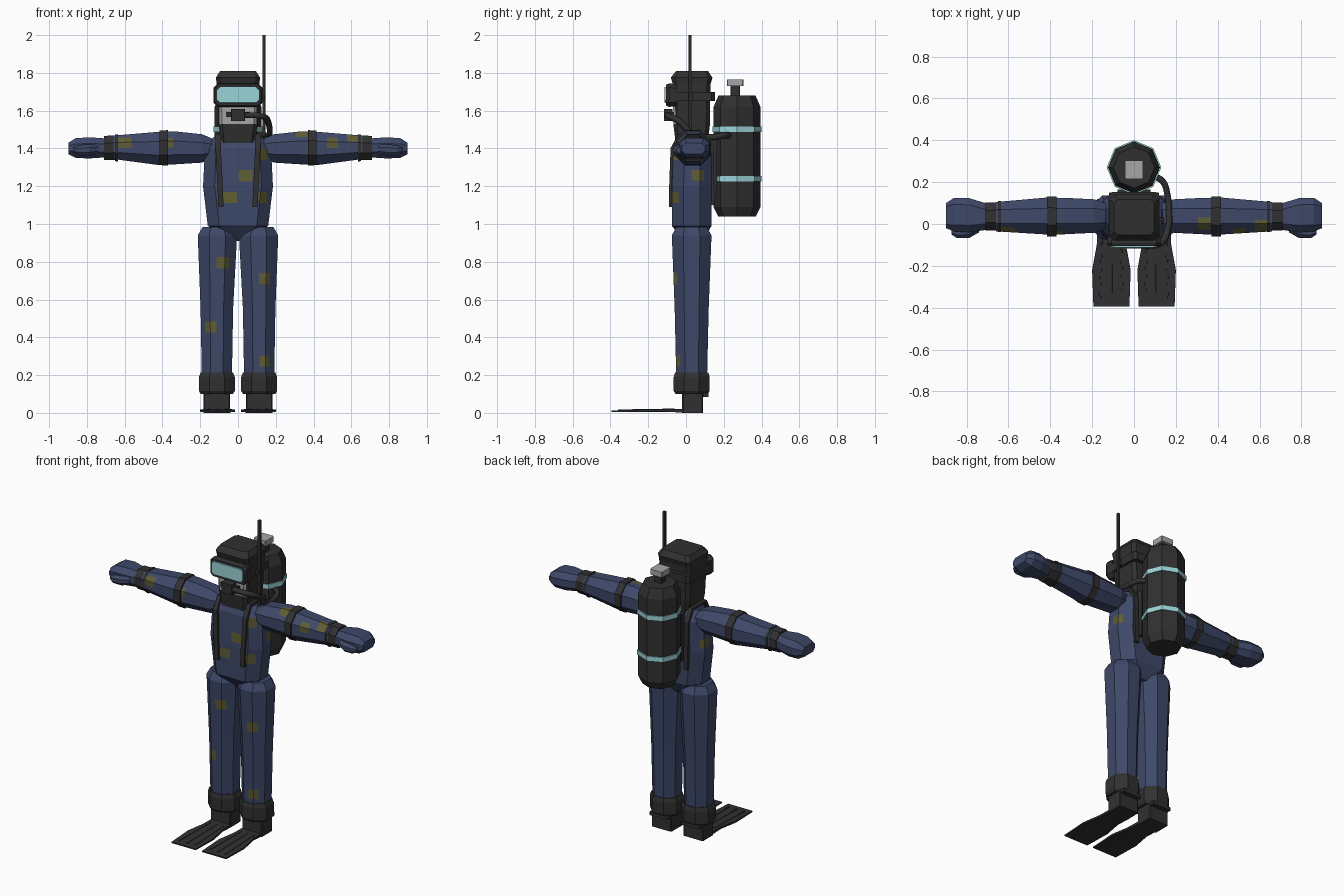
import bpy, bmesh
from mathutils import Vector

if "Cube" in bpy.data.objects:
    bpy.data.objects.remove(bpy.data.objects["Cube"], do_unlink=True)


def material(name, r, g, b):
    m = bpy.data.materials.new(name)
    m.use_nodes = True
    m.diffuse_color = (r, g, b, 1)
    m.node_tree.nodes["Principled BSDF"].inputs["Base Color"].default_value = (r, g, b, 1)
    return m


NAVY = material("navy suit", 0.048, 0.065, 0.14)
DARK = material("black rubber", 0.03, 0.03, 0.03)
TEAL = material("pale teal", 0.33, 0.66, 0.69)
GREY = material("light grey", 0.38, 0.38, 0.38)
OLIVE = material("olive yellow", 0.115, 0.11, 0.034)


def finish(name, bm, mats):
    bmesh.ops.recalc_face_normals(bm, faces=bm.faces)
    me = bpy.data.meshes.new(name)
    bm.to_mesh(me)
    bm.free()
    for m in mats:
        me.materials.append(m)
    ob = bpy.data.objects.new(name, me)
    bpy.context.collection.objects.link(ob)
    return ob


# Eight-sided loft: each station is (t, u, v, half width, half depth)
def loft(name, axis, stations, mats, k=0.586, boxes=()):
    bm = bmesh.new()
    rings = []
    for t, u, v, a, b in stations:
        c = k * min(a, b)
        outline = [(a, b - c), (a - c, b), (c - a, b), (-a, b - c),
                   (-a, c - b), (c - a, -b), (a - c, -b), (a, c - b)]
        ring = []
        for du, dv in outline:
            p, q = u + du, v + dv
            ring.append(bm.verts.new({"X": (t, p, q), "Y": (p, t, q), "Z": (p, q, t)}[axis]))
        rings.append(ring)
    for r0, r1 in zip(rings, rings[1:]):
        for i in range(8):
            j = (i + 1) % 8
            bm.faces.new((r0[i], r0[j], r1[j], r1[i]))
    bm.faces.new(rings[0])
    bm.faces.new(rings[-1])
    for box in boxes:
        cut_patch(bm, *box)
    return finish(name, bm, mats)


# Cut the faces inside a box and give them the second material
def cut_patch(bm, lo, hi):
    def touching():
        out = []
        for f in bm.faces:
            if all(min(v.co[i] for v in f.verts) < hi[i] and
                   max(v.co[i] for v in f.verts) > lo[i] for i in range(3)):
                out.append(f)
        return out
    for i in range(3):
        for value in (lo[i], hi[i]):
            normal = Vector((0, 0, 0))
            normal[i] = 1
            faces = touching()
            geom = faces + list({e for f in faces for e in f.edges}) + list({v for f in faces for v in f.verts})
            bmesh.ops.bisect_plane(bm, geom=geom, plane_co=normal * value, plane_no=normal)
    for f in bm.faces:
        c = f.calc_center_median()
        if all(lo[i] < c[i] < hi[i] for i in range(3)):
            f.material_index = 1


def front(x, z, w, h, back=-0.03):
    return ((x - w / 2, -1, z - h / 2), (x + w / 2, back, z + h / 2))


def box(name, x, y, z, w, d, h, mat):
    return loft(name, "Z", [(z - h / 2, x, y, w / 2, d / 2), (z + h / 2, x, y, w / 2, d / 2)], [mat], 0.1)


def hose(name, points, radius, mat):
    cu = bpy.data.curves.new(name, "CURVE")
    cu.dimensions = "3D"
    cu.bevel_depth = radius
    cu.bevel_resolution = 1
    cu.resolution_u = 3
    cu.use_fill_caps = True
    sp = cu.splines.new("BEZIER")
    sp.bezier_points.add(len(points) - 1)
    for bp, p in zip(sp.bezier_points, points):
        bp.co = p
        bp.handle_left_type = bp.handle_right_type = "AUTO"
    cu.materials.append(mat)
    ob = bpy.data.objects.new(name, cu)
    bpy.context.collection.objects.link(ob)


def strap(name, path, width, mat):
    bm = bmesh.new()
    rows = [[bm.verts.new((x + d, y, z)) for d in (-width / 2, width / 2)] for x, y, z in path]
    for (a, b), (c, d) in zip(rows, rows[1:]):
        bm.faces.new((a, b, d, c))
    ob = finish(name, bm, [mat])
    mod = ob.modifiers.new("thickness", "SOLIDIFY")
    mod.thickness = 0.018
    mod.offset = 0


# Torso with cloth patches
loft("torso", "Z", [(0.91, 0, 0.04, 0.04, 0.05), (0.99, 0, 0.03, 0.16, 0.105), (1.2, 0, 0.03, 0.185, 0.105),
                    (1.4, 0, 0.035, 0.175, 0.1), (1.46, 0, 0.035, 0.13, 0.075)], [NAVY, OLIVE],
     boxes=[front(0.04, 1.255, 0.075, 0.06), front(0.14, 1.37, 0.05, 0.06),
            front(-0.045, 1.14, 0.08, 0.06), front(0.13, 1.14, 0.045, 0.06),
            ((0.1, 0.03, 1.23), (1, 0.095, 1.285)), ((-1, 0.03, 1.23), (-0.1, 0.095, 1.285))])

leg_patches = {-1: [front(-0.08, 0.795, 0.065, 0.06), front(-0.145, 0.455, 0.06, 0.06)],
               1: [front(0.14, 0.71, 0.06, 0.06), front(0.14, 0.275, 0.055, 0.06)]}
arm_patches = {-1: [front(-0.6, 1.43, 0.07, 0.055, 0.02), front(-0.36, 1.43, 0.03, 0.05, 0.02)],
               1: [front(0.5, 1.43, 0.06, 0.055, 0.02), front(0.335, 1.48, 0.06, 0.04, 0.03),
                   front(0.61, 1.46, 0.065, 0.05, 0.02)]}

for s, side in ((-1, "right"), (1, "left")):
    # Leg, boot and fin
    x = s * 0.112
    loft(side + "_leg", "Z", [(0.2, x, 0.03, 0.08, 0.082), (0.55, x, 0.03, 0.086, 0.09),
                              (0.94, s * 0.109, 0.03, 0.104, 0.105), (0.985, s * 0.112, 0.03, 0.075, 0.08)],
         [NAVY, OLIVE], boxes=leg_patches[s])
    loft(side + "_boot_cuff", "Z", [(0.1, x, 0.03, 0.085, 0.085), (0.115, x, 0.03, 0.095, 0.095),
                                    (0.19, x, 0.03, 0.095, 0.095), (0.215, x, 0.03, 0.085, 0.088)], [DARK])
    box(side + "_boot", x, 0.035, 0.055, 0.14, 0.11, 0.11, DARK)
    box(side + "_heel_strap", x, 0.105, 0.095, 0.13, 0.03, 0.02, DARK)
    loft(side + "_fin", "Y", [(0.0, s * 0.108, 0.01, 0.068, 0.01), (-0.1, s * 0.108, 0.013, 0.07, 0.007),
                              (-0.22, s * 0.108, 0.012, 0.092, 0.006), (-0.395, s * 0.108, 0.009, 0.086, 0.004)],
         [DARK], 0.1)
    for i in (-1, 0, 1):
        cx = s * 0.108
        loft(side + "_fin_rib", "Y", [(-0.06, cx + i * 0.045, 0.015, 0.005, 0.008),
                                      (-0.36, cx + i * 0.055, 0.012, 0.004, 0.006)], [DARK], 0.1)
    # Arm, bands, glove and thumb
    loft(side + "_arm", "X", [(s * 0.13, 0.038, 1.4, 0.06, 0.05), (s * 0.19, 0.038, 1.4, 0.08, 0.075),
                              (s * 0.33, 0.038, 1.403, 0.087, 0.087), (s * 0.42, 0.038, 1.4, 0.088, 0.088),
                              (s * 0.66, 0.035, 1.406, 0.07, 0.062)], [NAVY, OLIVE], boxes=arm_patches[s])
    for name, x0, x1, r in (("elbow_band", 0.37, 0.415, 0.096), ("wrist_band", 0.635, 0.65, 0.074),
                            ("glove_cuff", 0.64, 0.71, 0.067)):
        loft(side + "_" + name, "X", [(s * x0, 0.036, 1.403, r, r * 0.98), (s * x1, 0.036, 1.403, r, r * 0.95)], [DARK])
    loft(side + "_glove", "X", [(s * 0.7, 0.035, 1.403, 0.062, 0.05), (s * 0.79, 0.042, 1.403, 0.082, 0.056),
                                (s * 0.86, 0.045, 1.402, 0.08, 0.052), (s * 0.898, 0.04, 1.4, 0.06, 0.03)], [NAVY])
    loft(side + "_thumb", "X", [(s * 0.74, -0.01, 1.395, 0.03, 0.025), (s * 0.79, -0.036, 1.392, 0.032, 0.03),
                                (s * 0.845, -0.042, 1.39, 0.026, 0.026), (s * 0.872, -0.036, 1.39, 0.014, 0.014)], [NAVY])
    # Harness strap over the shoulder
    strap(side + "_harness", [(s * 0.09, -0.08, 1.09), (s * 0.095, -0.08, 1.2), (s * 0.105, -0.073, 1.4),
                              (s * 0.105, -0.035, 1.47), (s * 0.105, 0.1, 1.47), (s * 0.105, 0.138, 1.4),
                              (s * 0.1, 0.142, 1.1)], 0.028, DARK)

# Hood with exposed face
loft("hood", "Z", [(1.43, 0, 0.03, 0.09, 0.085), (1.52, 0, 0.03, 0.102, 0.096), (1.74, 0, 0.03, 0.113, 0.1),
                   (1.775, 0, 0.03, 0.117, 0.11), (1.81, 0, 0.032, 0.095, 0.085)], [DARK, GREY], 0.2,
     boxes=[((-0.097, -1, 1.53), (0.097, -0.045, 1.63))])
loft("mask_strap", "Z", [(1.65, 0, 0.035, 0.122, 0.118), (1.7, 0, 0.035, 0.122, 0.118)], [DARK], 0.15)

# Diving mask and glass
loft("mask_frame", "Y", [(-0.05, 0, 1.682, 0.122, 0.058), (-0.09, 0, 1.682, 0.13, 0.062),
                         (-0.106, 0, 1.682, 0.122, 0.055)], [DARK], 0.35)
loft("mask_glass", "Y", [(-0.1, 0, 1.683, 0.112, 0.043), (-0.113, 0, 1.683, 0.11, 0.041)], [TEAL], 0.35)

# Breathing regulator, hose and aerial tube
box("mouthpiece", 0, -0.08, 1.58, 0.12, 0.03, 0.025, DARK)
box("regulator", 0, -0.095, 1.577, 0.075, 0.045, 0.065, DARK)
hose("air_hose", [(0.03, -0.1, 1.575), (0.13, -0.09, 1.57), (0.16, -0.03, 1.54), (0.168, 0.04, 1.47),
                  (0.158, 0.15, 1.46), (0.14, 0.2, 1.47), (0.1, 0.23, 1.47)], 0.017, DARK)
box("snorkel", 0.137, 0.022, 1.73, 0.016, 0.016, 0.54, DARK)
box("snorkel_clip", 0.125, 0.022, 1.67, 0.03, 0.025, 0.03, DARK)


# Tank, bands and valve
def drum(name, mat, rings):
    bm = bmesh.new()
    h = rings[-1][0] - rings[0][0]
    for (z0, r0), (z1, r1) in zip(rings, rings[1:]):
        m = bmesh.ops.create_cone(bm, cap_ends=z0 == rings[0][0] or z1 == rings[-1][0], segments=8,
                                  radius1=r0, radius2=r1, depth=z1 - z0)
        bmesh.ops.translate(bm, verts=m["verts"], vec=(0, 0.27, (z0 + z1) / 2))
    bmesh.ops.remove_doubles(bm, verts=bm.verts, dist=0.0005)
    inner = [f for f in bm.faces if len(f.verts) == 8 and
             rings[0][0] + 0.001 < f.calc_center_median().z < rings[-1][0] - 0.001]
    bmesh.ops.delete(bm, geom=inner, context="FACES_ONLY")
    return finish(name, bm, [mat])


drum("tank", DARK, [(1.04, 0.1), (1.09, 0.124), (1.62, 0.124), (1.68, 0.098)])
for z in (1.24, 1.502):
    drum("tank_band", TEAL, [(z - 0.014, 0.13), (z + 0.014, 0.13)])
box("valve_stem", 0, 0.26, 1.705, 0.05, 0.05, 0.07, DARK)
box("valve_knob", 0, 0.26, 1.747, 0.085, 0.088, 0.035, GREY)
box("tank_mount", 0, 0.145, 1.3, 0.16, 0.04, 0.3, DARK)
